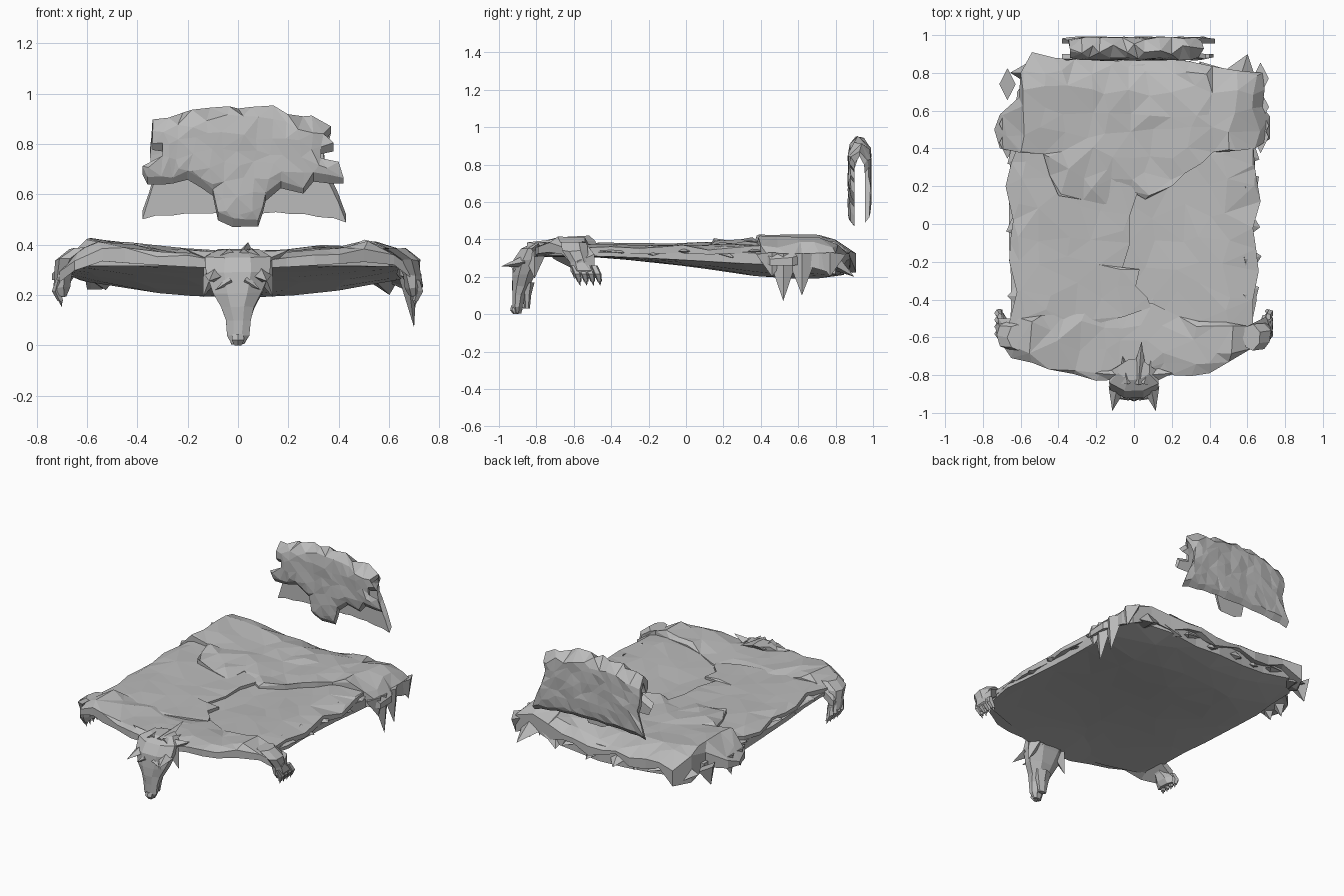
import bpy, bmesh, math, random
from mathutils import Vector
from mathutils.geometry import delaunay_2d_cdt

rng = random.Random(7)
if "Cube" in bpy.data.objects:
    bpy.data.objects.remove(bpy.data.objects["Cube"], do_unlink=True)

fur = bpy.data.materials.new("grey_fur")
fur.use_nodes = True
fur.diffuse_color = (0.5, 0.5, 0.5, 1)
fur.node_tree.nodes["Principled BSDF"].inputs["Base Color"].default_value = (0.5, 0.5, 0.5, 1)


def finish(name, bm):
    bmesh.ops.recalc_face_normals(bm, faces=bm.faces)
    mesh = bpy.data.meshes.new(name)
    bm.to_mesh(mesh)
    bm.free()
    mesh.materials.append(fur)
    obj = bpy.data.objects.new(name, mesh)
    bpy.context.collection.objects.link(obj)


def jitter(amount):
    return rng.uniform(-amount, amount)


def sheet(name, outline, top, bottom, step=0.11, rough=0.012, bump=0.01, droop=0.35):
    """Closed faceted hide: outline in the plane, top and bottom map (u, v) to space."""
    rim = []
    for i, p in enumerate(outline):
        a, b = Vector(p), Vector(outline[(i + 1) % len(outline)])
        parts = max(1, round((b - a).length / step))
        for k in range(parts):
            q = a.lerp(b, k / parts)
            rim.append(q + Vector((jitter(rough), jitter(rough))) if k else q)
    us, vs = [p[0] for p in outline], [p[1] for p in outline]
    inner = []
    u = min(us) + step / 2
    while u < max(us):
        v = min(vs) + step / 2
        while v < max(vs):
            inner.append(Vector((u + jitter(step * 0.3), v + jitter(step * 0.3))))
            v += step
        u += step
    pts, _, tris, *_ = delaunay_2d_cdt(rim + inner, [], [list(range(len(rim)))], 1, 1e-5)
    count = {}
    for t in tris:
        for i in range(len(t)):
            e = (t[i], t[(i + 1) % len(t)])
            count.setdefault(frozenset(e), []).append(e)
    border = [e[0] for e in count.values() if len(e) == 1]
    edge_ids = {i for e in border for i in e}
    bm = bmesh.new()
    upper, lower = [], []
    for i, p in enumerate(pts):
        hi, lo = Vector(top(*p)), Vector(bottom(*p))
        hi += (hi - lo).normalized() * jitter(bump)
        if i in edge_ids:
            hi = hi.lerp(lo, max(0.02, droop + jitter(0.15)))
        upper.append(bm.verts.new(hi))
        lower.append(bm.verts.new(lo))
    for t in tris:
        bm.faces.new([upper[i] for i in t])
        bm.faces.new([lower[i] for i in reversed(t)])
    for a, b in border:
        bm.faces.new((upper[b], upper[a], lower[a], lower[b]))
    bmesh.ops.delete(bm, geom=[v for v in bm.verts if not v.link_faces], context='VERTS')
    finish(name, bm)


def loft(name, rings, sides=8, rough=0.0):
    """Skin of stacked horizontal rings (x, y, z, half width, half depth)."""
    bm = bmesh.new()
    loops = []
    for x, y, z, w, d in rings:
        loops.append([bm.verts.new((x + w * math.cos(a) + jitter(rough),
                                    y + d * math.sin(a) + jitter(rough), z + jitter(rough)))
                      for a in (math.tau * (k + 0.5) / sides for k in range(sides))])
    for a, b in zip(loops, loops[1:]):
        for k in range(sides):
            n = (k + 1) % sides
            bm.faces.new((a[k], a[n], b[n], b[k]))
    bm.faces.new(loops[0])
    bm.faces.new(loops[-1])
    finish(name, bm)


def spike(name, base, tip, width, depth):
    """Pointed lock of fur, flattened across its direction."""
    base, tip = Vector(base), Vector(tip)
    along = (tip - base).normalized()
    ref = Vector((0, 0, 1)) if abs(along.z) < 0.8 else Vector((1, 0, 0))
    side = along.cross(ref).normalized()
    other = along.cross(side)
    bm = bmesh.new()
    ring = [bm.verts.new(base + side * width * c + other * depth * s)
            for c, s in ((1, 0), (0, 1), (-1, 0), (0, -1))]
    point = bm.verts.new(tip)
    for k in range(4):
        bm.faces.new((ring[k], ring[(k + 1) % 4], point))
    bm.faces.new(ring)
    finish(name, bm)


def clamp(t):
    return max(0.0, min(1.0, t))


# Sagging underside of the whole cover, deepest toward the back
def belly(x, y):
    sag = 0.04 + 0.085 * (1 - (x / 0.7) ** 2)
    return x, y, 0.315 - sag * clamp((y + 0.75) / 1.2) ** 1.6 + 0.02 * clamp((y - 0.7) / 0.15)


def flat(height, rise=0.0, fall=0.0, rear=0.0):
    """Height map that rises toward the sides, then falls over the outer and rear edges."""
    return lambda x, y: (x, y, height + rise * min(1, abs(x) / 0.55) ** 1.5
                         - fall * clamp((abs(x) - 0.6) / 0.13) - rear * clamp((y - 0.76) / 0.12))


sheet("under_hide", [(-0.66, -0.6), (-0.6, -0.68), (-0.2, -0.78), (0.2, -0.78), (0.6, -0.64),
                     (0.65, -0.4), (0.64, 0.3), (0.66, 0.75), (0.4, 0.83), (-0.5, 0.84),
                     (-0.62, 0.7), (-0.66, 0.2), (-0.65, -0.3)],
      flat(0.325, 0.02, 0.02), belly, step=0.2, bump=0.0, droop=0.2)

# Two middle hides meeting in a ragged seam, the right one lying on top
sheet("middle_hide_right", [(0.09, -0.44), (0.07, -0.39), (0.01, -0.33), (0.03, -0.24), (-0.06, -0.23),
                            (-0.02, -0.1), (-0.02, 0.05), (0.03, 0.2), (0, 0.45), (-0.6, 0.45),
                            (-0.68, 0.2), (-0.64, 0.02), (-0.66, -0.2), (-0.62, -0.36), (-0.67, -0.56),
                            (-0.25, -0.54), (-0.05, -0.49)],
      flat(0.358, 0.025, 0.05), flat(0.325, 0.02, 0.03), step=0.14, bump=0.006, droop=0.1)
sheet("middle_hide_left", [(-0.12, -0.5), (-0.12, 0.4), (0.1, 0.45), (0.63, 0.45), (0.67, 0.12), (0.63, -0.02),
                           (0.66, -0.25), (0.63, -0.4), (0.63, -0.56), (0.24, -0.5)],
      flat(0.337, 0.04, 0.05), flat(0.315, 0.02, 0.03), step=0.14, bump=0.006, droop=0.1)

# Front hide with the shoulders and a thin front hem
sheet("front_hide", [(-0.72, -0.5), (-0.71, -0.62), (-0.65, -0.71), (-0.45, -0.77), (-0.2, -0.83),
                     (0.1, -0.82), (0.4, -0.79), (0.62, -0.66), (0.73, -0.58), (0.7, -0.49),
                     (0.6, -0.54), (0.24, -0.49), (0.1, -0.42), (-0.25, -0.45), (-0.6, -0.5)],
      flat(0.352, 0.062, 0.11), flat(0.305, 0.03, 0.1), step=0.12, bump=0.008)

# Back hide, raised at the sides, with an uneven hanging rear edge
sheet("back_hide", [(-0.6, 0.8), (-0.54, 0.91), (-0.42, 0.88), (0, 0.87), (0.3, 0.86), (0.68, 0.8),
                    (0.68, 0.62), (0.72, 0.57), (0.72, 0.45), (0.64, 0.4), (0.42, 0.38), (0.2, 0.2),
                    (0.06, 0.13), (-0.12, 0.24), (-0.14, 0.1), (-0.4, 0.15), (-0.48, 0.37),
                    (-0.71, 0.4), (-0.74, 0.5), (-0.71, 0.58), (-0.61, 0.67)],
      flat(0.365, 0.055, 0.12, 0.06),
      lambda x, y: (x, y, 0.33 - 0.07 * clamp((abs(x) - 0.45) / 0.25)
                    - (0.06 + 0.03 * math.sin(19 * x)) * clamp((y - 0.65) / 0.2)),
      step=0.11, bump=0.01, droop=0.12)

# Ragged fur locks along the sides and rear
for i in range(8):
    x = -0.56 + 0.16 * i
    spike(f"rear_lock_{i}", (x, 0.77, 0.29), (x + jitter(0.08), 0.88 + jitter(0.02), 0.23 + jitter(0.03)), 0.1, 0.05)
for s in (-1, 1):
    for i in range(5):
        y = -0.38 + 0.19 * i
        spike(f"side_lock_{i}", (s * 0.58, y, 0.34), (s * (0.67 + jitter(0.01)), y + jitter(0.08), 0.32 + jitter(0.02)), 0.1, 0.03)

# Hanging hind legs: long locks on the left, shorter ones on the right
for s, locks in ((1, ((0.46, 0.2), (0.52, 0.07), (0.62, 0.1), (0.77, 0.2))),
                 (-1, ((0.43, 0.22), (0.53, 0.2), (0.74, 0.21)))):
    for i, (y, tip) in enumerate(locks):
        spike(f"hind_lock_{i}", (s * 0.67, y, 0.32), (s * 0.7, y, tip), 0.085, 0.045)

# Front legs and paws with claws
for s in (-1, 1):
    loft("front_paw", [(s * 0.62, -0.6, 0.385, 0.05, 0.07), (s * 0.68, -0.59, 0.34, 0.045, 0.07),
                       (s * 0.695, -0.57, 0.28, 0.035, 0.055), (s * 0.7, -0.545, 0.23, 0.035, 0.075),
                       (s * 0.7, -0.535, 0.195, 0.02, 0.065)], 7, 0.005)
    for k in range(4):
        y = -0.6 + 0.036 * k
        loft("toe", [(s * 0.71, y, 0.26, 0.014, 0.02), (s * 0.72, y + 0.02, 0.215, 0.02, 0.021),
                     (s * 0.705, y + 0.03, 0.175, 0.012, 0.013)], 5)
        spike("claw", (s * 0.707, y + 0.027, 0.185), (s * 0.7, y + 0.035, 0.15), 0.012, 0.01)

# Hanging head: skull, muzzle, nose and lower jaw
loft("head", [(0, -0.77, 0.38, 0.09, 0.06), (0, -0.81, 0.35, 0.14, 0.08), (0, -0.845, 0.29, 0.135, 0.08),
              (0, -0.87, 0.21, 0.105, 0.065), (0, -0.885, 0.15, 0.07, 0.05), (0, -0.895, 0.1, 0.055, 0.036),
              (0, -0.9, 0.04, 0.045, 0.03), (0, -0.9, 0.005, 0.026, 0.02)], 8, 0.004)
loft("nose", [(0, -0.915, 0.045, 0.025, 0.02), (0, -0.92, 0.02, 0.028, 0.02), (0, -0.91, 0, 0.016, 0.014)], 6)
loft("lower_jaw", [(0, -0.85, 0.17, 0.06, 0.04), (0, -0.85, 0.1, 0.042, 0.022),
                   (0, -0.85, 0.03, 0.028, 0.015)], 6)
for s in (-1, 1):
    spike("ear", (s * 0.09, -0.87, 0.28), (s * 0.115, -0.99, 0.255), 0.045, 0.03)
    spike("brow", (s * 0.03, -0.915, 0.26), (s * 0.09, -0.925, 0.22), 0.02, 0.02)
    spike("cheek_ruff", (s * 0.09, -0.81, 0.32), (s * 0.14, -0.81, 0.19), 0.06, 0.05)
    spike("neck_ruff", (s * 0.06, -0.8, 0.32), (s * 0.205, -0.79, 0.38), 0.06, 0.05)
    spike("tooth", (s * 0.02, -0.88, 0.06), (s * 0.02, -0.865, 0.025), 0.007, 0.007)

# Mane locks behind the head
for x, y, z in ((0.04, -0.62, 0.41), (-0.06, -0.7, 0.375), (0.09, -0.72, 0.37)):
    spike("mane_lock", (x * 0.6, -0.84, 0.345), (x, y, z), 0.05, 0.04)


# Separate hide folded over a rail: v is the drop from the ridge, positive in front
def fold(half, lift):
    def place(x, v):
        out = half * min(1, abs(v) / 0.07) ** 0.5
        z = 0.945 + lift - 0.55 * x * x - abs(v)
        return x, 0.928 - math.copysign(out, v), z
    return place


sheet("draped_hide", [(-0.34, 0.0), (-0.34, 0.08), (-0.3, 0.1), (-0.3, 0.15), (-0.38, 0.16), (-0.36, 0.21),
                      (-0.26, 0.24), (-0.2, 0.24), (-0.1, 0.32), (-0.08, 0.42), (-0.02, 0.45), (0.08, 0.445),
                      (0.11, 0.34), (0.17, 0.28), (0.26, 0.28), (0.3, 0.22), (0.42, 0.18), (0.4, 0.13),
                      (0.33, 0.14), (0.33, 0.1), (0.38, 0.07), (0.34, 0.05), (0.37, 0.0),
                      (0.34, -0.1), (0.36, -0.2), (0.43, -0.33), (0.1, -0.39), (-0.1, -0.39),
                      (-0.38, -0.34), (-0.33, -0.2), (-0.35, -0.1)],
      fold(0.06, 0.015), fold(0.028, -0.025), step=0.06, rough=0.006, bump=0.008, droop=0.25)
